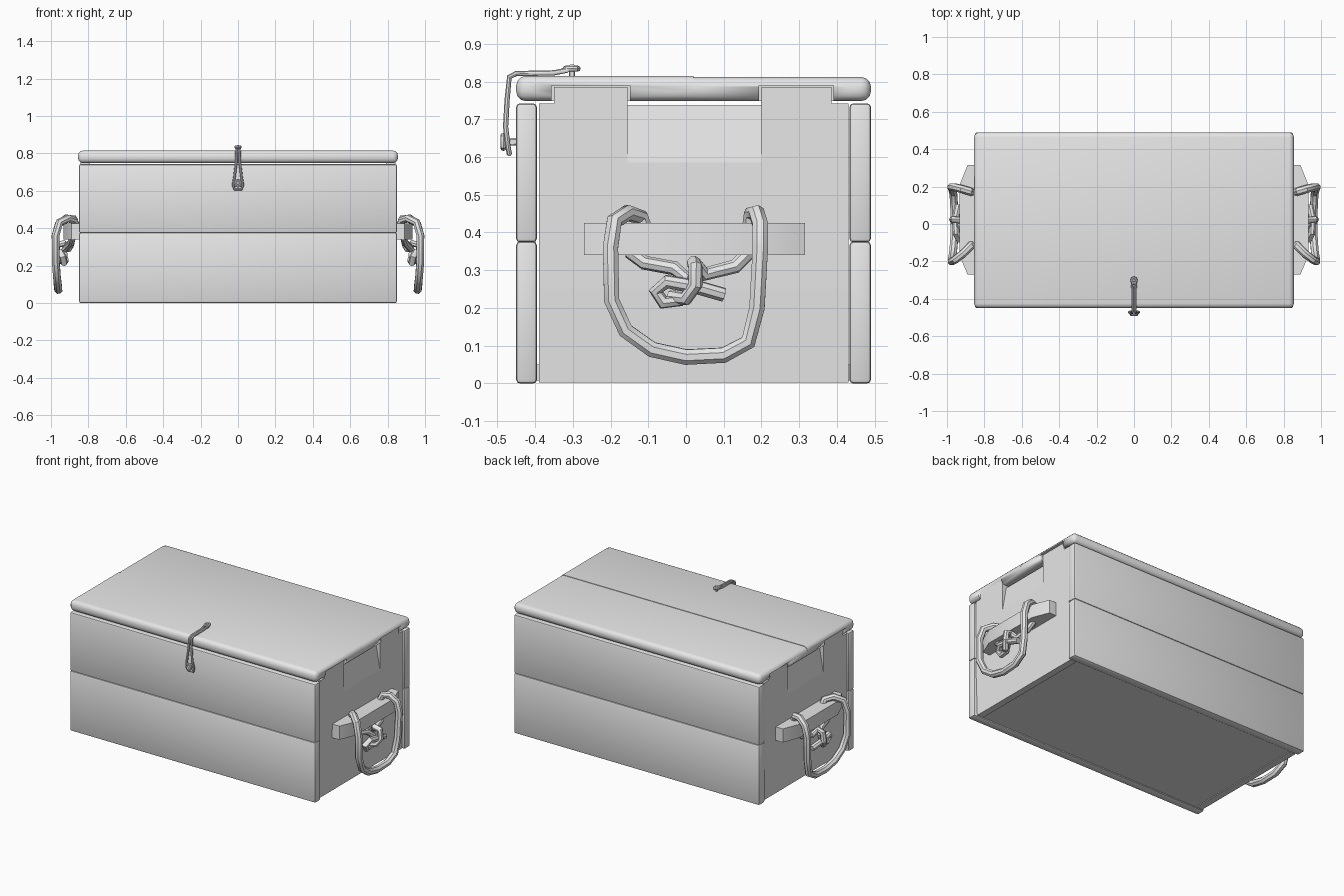
import bpy, bmesh, math
from mathutils import Vector

if "Cube" in bpy.data.objects:
    bpy.data.objects.remove(bpy.data.objects["Cube"], do_unlink=True)

grey = bpy.data.materials.new("plain_grey")
grey.use_nodes = True
grey.diffuse_color = (0.8, 0.8, 0.8, 1)
grey.node_tree.nodes["Principled BSDF"].inputs["Base Color"].default_value = (0.8, 0.8, 0.8, 1)


def activate(ob):
    bpy.ops.object.select_all(action="DESELECT")
    ob.select_set(True)
    bpy.context.view_layer.objects.active = ob


def finish(name, data):
    ob = bpy.data.objects.new(name, data)
    bpy.context.collection.objects.link(ob)
    data.materials.append(grey)
    activate(ob)
    if ob.type == "CURVE":
        bpy.ops.object.convert(target="MESH")
        ob = bpy.context.object
    bpy.ops.object.shade_smooth_by_angle(angle=math.radians(40))
    return ob


def box(name, xs, ys, zs, bevel=0.0, segments=2, keep=None):
    """Box between limits; edges where keep(middle) is true are rounded."""
    bm = bmesh.new()
    bmesh.ops.create_cube(bm, size=1)
    for v in bm.verts:
        v.co = Vector([(a + b) / 2 + c * (b - a)
                       for c, (a, b) in zip(v.co, (xs, ys, zs))])
    if bevel:
        edges = [e for e in bm.edges
                 if keep is None or keep((e.verts[0].co + e.verts[1].co) / 2)]
        bmesh.ops.bevel(bm, geom=edges, offset=bevel, segments=segments,
                        profile=0.5, affect="EDGES")
    me = bpy.data.meshes.new(name)
    bm.to_mesh(me)
    bm.free()
    return finish(name, me)


def prism(name, outline, push):
    """Closed solid from a planar outline pushed along a vector."""
    bm = bmesh.new()
    face = bm.faces.new([bm.verts.new(p) for p in outline])
    top = bmesh.ops.extrude_face_region(bm, geom=[face])["geom"]
    bmesh.ops.translate(bm, vec=push,
                        verts=[g for g in top if isinstance(g, bmesh.types.BMVert)])
    bmesh.ops.recalc_face_normals(bm, faces=bm.faces)
    me = bpy.data.meshes.new(name)
    bm.to_mesh(me)
    bm.free()
    return finish(name, me)


def tube(name, points, radius, closed=False):
    cu = bpy.data.curves.new(name, "CURVE")
    cu.dimensions = "3D"
    cu.bevel_depth = radius
    cu.bevel_resolution = 2
    cu.use_fill_caps = True
    sp = cu.splines.new("POLY")
    sp.points.add(len(points) - 1)
    for p, co in zip(sp.points, points):
        p.co = (*co, 1)
    sp.use_cyclic_u = closed
    return finish(name, cu)


# Front and back walls, two boards each
for wall, ys in (("front", (-0.45, -0.395)), ("back", (0.433, 0.49))):
    out = min(ys) if wall == "front" else max(ys)
    box(wall + "_lower_board", (-0.85, 0.85), ys, (0, 0.376), 0.01)
    box(wall + "_upper_board", (-0.85, 0.85), ys, (0.374, 0.742), 0.01)

# Floor set slightly up inside the walls
box("floor", (-0.82, 0.82), (-0.396, 0.434), (0.008, 0.05))

# Lid of two boards, rounded on the outside only
seam = 0.02
lids = [
    box("lid_front_board", (-0.855, 0.855), (-0.45, seam), (0.748, 0.815), 0.026, 3,
        lambda m: m.y < seam - 0.01),
    box("lid_back_board", (-0.855, 0.855), (seam, 0.49), (0.748, 0.812), 0.026, 3,
        lambda m: m.y > seam + 0.01),
]

tongues = ((-0.35, -0.155), (0.2, 0.385))
for side, s in (("left", 1), ("right", -1)):
    # End wall: three boards that lean slightly, with a sloped recess at the top
    rows = ((0.003, 0.832), (0.25, 0.84), (0.5, 0.842))
    for n, ((z0, x0), (z1, x1)) in enumerate(zip(rows, rows[1:])):
        prism(f"{side}_end_board_{n + 1}",
              [(s * x, -0.39, z) for x, z in ((0.79, z0), (x0, z0), (x1, z1), (0.79, z1))],
              (0, 0.82, 0))
    box(f"{side}_end_board_3", sorted((s * 0.79, s * 0.842)), (-0.39, 0.43), (0.5, 0.585))
    for n, ys in enumerate(((-0.39, -0.155), (0.2, 0.43))):
        box(f"{side}_end_cheek_{n + 1}", sorted((s * 0.79, s * 0.842)), ys, (0.585, 0.742))
    prism(side + "_end_recess",
          [(s * x, -0.155, z) for x, z in ((0.79, 0.585), (0.842, 0.585),
                                           (0.815, 0.738), (0.79, 0.738))],
          (0, 0.355, 0))

    # Tongues that rise into notches in the lid
    for n, (y0, y1) in enumerate(tongues):
        cutter = box("notch_cutter", sorted((s * 0.78, s * 0.9)),
                     (y0 - 0.006, y1 + 0.006), (0.7, 0.789))
        cutter.hide_render = True
        lid = lids[n]
        activate(lid)
        mod = lid.modifiers.new("notch", "BOOLEAN")
        mod.operation = "DIFFERENCE"
        mod.object = cutter
        bpy.ops.object.modifier_apply(modifier=mod.name)
        bpy.data.objects.remove(cutter, do_unlink=True)
        box(f"{side}_tongue_{n + 1}", sorted((s * 0.79, s * 0.842)), (y0, y1), (0.74, 0.785))

    # Handle bracket with chamfered ends
    prism(side + "_handle_bracket",
          [(s * x, y, 0.34) for x, y in ((0.835, -0.27), (0.89, -0.27), (0.932, -0.17),
                                         (0.932, 0.21), (0.89, 0.315), (0.835, 0.315))],
          (0, 0, 0.085))

    # Rope handle hooked over the bracket
    rope = [(0.87, -0.11, 0.41), (0.875, -0.12, 0.44), (0.91, -0.155, 0.452),
            (0.955, -0.19, 0.43), (0.975, -0.2, 0.36), (0.975, -0.197, 0.22),
            (0.968, -0.16, 0.14), (0.962, -0.09, 0.09), (0.96, 0, 0.07),
            (0.962, 0.1, 0.075), (0.966, 0.165, 0.11), (0.972, 0.188, 0.2),
            (0.976, 0.197, 0.36), (0.96, 0.197, 0.42), (0.92, 0.187, 0.452),
            (0.88, 0.175, 0.45), (0.865, 0.17, 0.41)]
    tube(side + "_rope_handle", [(s * x, y, z) for x, y, z in rope], 0.022)

    # Knot tying the rope ends below the bracket
    knot = [(0.885, -0.15, 0.35), (0.895, -0.11, 0.32), (0.91, -0.03, 0.305),
            (0.93, 0.0, 0.28), (0.93, -0.02, 0.22), (0.93, -0.06, 0.215),
            (0.935, -0.08, 0.245), (0.95, -0.05, 0.27), (0.955, 0.03, 0.255),
            (0.94, 0.1, 0.235)]
    tail = [(0.885, 0.17, 0.35), (0.895, 0.13, 0.31), (0.905, 0.05, 0.29),
            (0.93, 0.02, 0.32), (0.965, 0.025, 0.31), (0.97, 0.025, 0.26),
            (0.95, 0.0, 0.225), (0.92, -0.04, 0.23)]
    tube(side + "_knot_loop", [(s * x, y, z) for x, y, z in knot], 0.019)
    tube(side + "_knot_tail", [(s * x, y, z) for x, y, z in tail], 0.019)

# Cord clasp: a closed thin loop from the lid over the front edge
half = [(0.012, -0.315, 0.83), (0.007, -0.35, 0.823), (0.007, -0.45, 0.821),
        (0.008, -0.468, 0.812), (0.01, -0.474, 0.75), (0.018, -0.478, 0.68),
        (0.026, -0.472, 0.63), (0.018, -0.468, 0.608)]
loop = half + [(-x, y, z) for x, y, z in reversed(half)]
tube("clasp_cord", loop, 0.007, True)
tube("clasp_lid_ring", [(0.012 * math.cos(a), -0.303 + 0.016 * math.sin(a), 0.834)
                        for a in [math.tau * i / 8 for i in range(8)]], 0.008, True)
box("clasp_lid_pin", (-0.008, 0.008), (-0.31, -0.294), (0.81, 0.845), 0.003, 1)
box("clasp_front_peg", (-0.01, 0.01), (-0.49, -0.44), (0.63, 0.65), 0.004, 1)
tube("clasp_front_knot", [(0.014 * math.cos(a), -0.484, 0.64 + 0.016 * math.sin(a))
                          for a in [math.tau * i / 8 for i in range(8)]], 0.008, True)
